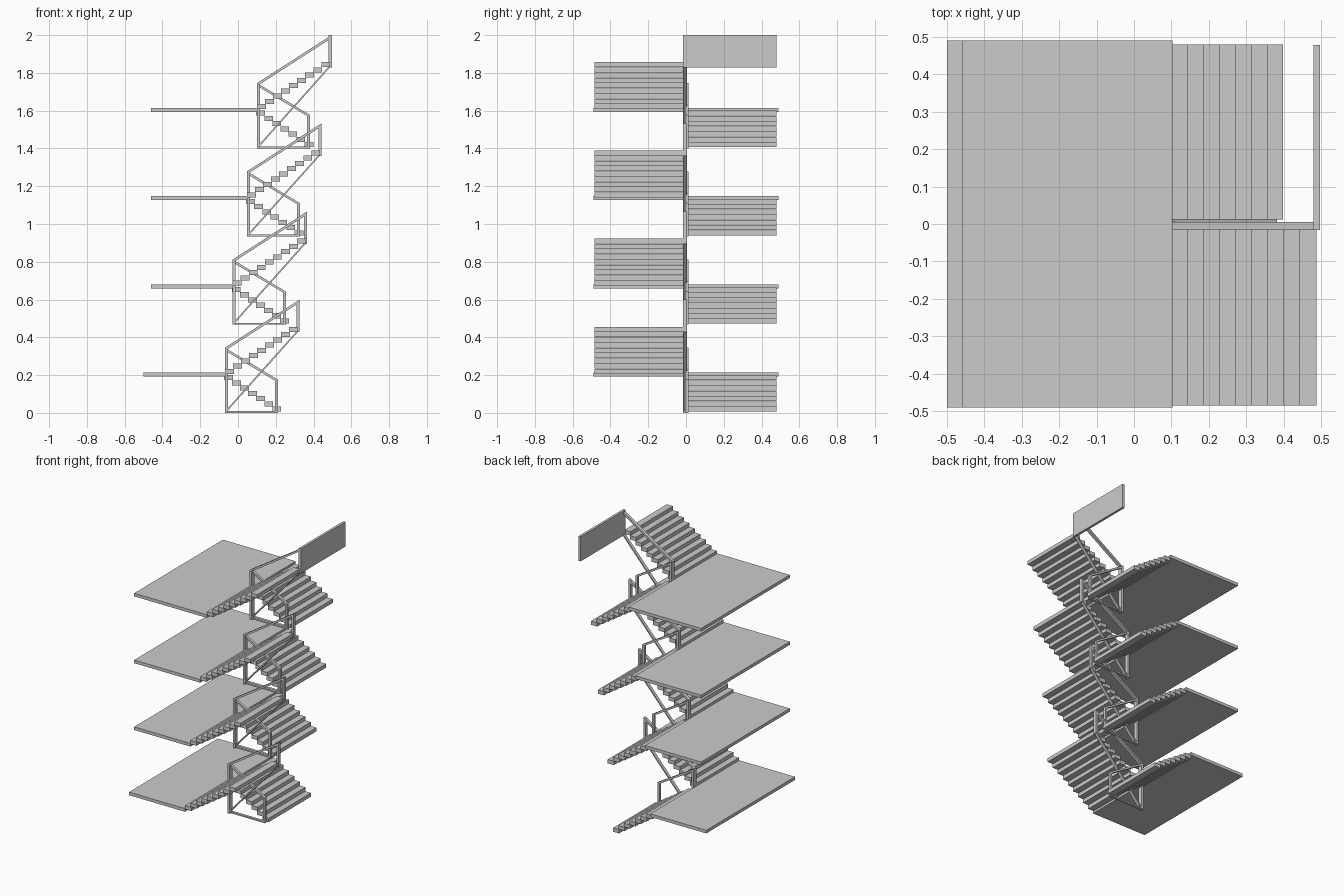
import bpy, bmesh
from mathutils import Vector

if "Cube" in bpy.data.objects:
    bpy.data.objects.remove(bpy.data.objects["Cube"])


def prism(bm, pts, y0, y1):
    """Extrude a closed x/z profile from y0 to y1."""
    front = [bm.verts.new((x, y0, z)) for x, z in pts]
    face = bm.faces.new(front)
    ext = bmesh.ops.extrude_face_region(bm, geom=[face])
    moved = [v for v in ext['geom'] if isinstance(v, bmesh.types.BMVert)]
    bmesh.ops.translate(bm, verts=moved, vec=Vector((0, y1 - y0, 0)))


def box(bm, x0, x1, y0, y1, z0, z1):
    prism(bm, [(x0, z0), (x1, z0), (x1, z1), (x0, z1)], y0, y1)


def slope(bm, x0, z0, x1, z1, t, y0, y1):
    """Sloping bar with vertical ends; z values are its top edge."""
    prism(bm, [(x0, z0 - t), (x1, z1 - t), (x1, z1), (x0, z0)], y0, y1)


def finish(bm, name):
    bmesh.ops.recalc_face_normals(bm, faces=bm.faces)
    me = bpy.data.meshes.new(name)
    bm.to_mesh(me)
    bm.free()
    bpy.context.collection.objects.link(bpy.data.objects.new(name, me))


RUN, RISE, TREAD, THICK, POST = 0.0425, 0.0278, 0.047, 0.0265, 0.016
starts = [-0.069, -0.028, 0.048, 0.101]

for i, s in enumerate(starts):
    b = 0.467 * i
    n = str(i + 1)

    # landing slab
    bm = bmesh.new()
    box(bm, -0.5 if i == 0 else -0.46, s + 0.002, -0.49, 0.49, b + 0.192, b + 0.214)
    finish(bm, "landing_" + n)

    # lower flight, rising to the left at the back
    bm = bmesh.new()
    for j in range(7):
        x1, z = s + RUN * (j + 1), b + 0.173 - RISE * j
        box(bm, x1 - TREAD, x1, 0.012, 0.48, z, z + THICK)
    finish(bm, "lower_treads_" + n)

    # upper flight, rising to the right at the front
    bm = bmesh.new()
    for j in range(9):
        x0, z = s + RUN * j, b + 0.207 + RISE * j
        box(bm, x0, x0 + TREAD, -0.485, -0.015, z, z + THICK)
    finish(bm, "upper_treads_" + n)

    # lower railing frame
    bm = bmesh.new()
    y0, y1, e = -0.004, 0.014, s + 0.281
    box(bm, s, s + POST, y0, y1, b, b + 0.335)
    box(bm, e - POST, e, y0, y1, b, b + 0.17)
    box(bm, s, e, y0, y1, b, b + 0.01)
    slope(bm, s, b + 0.345, e, b + 0.176, 0.015, y0, y1)
    finish(bm, "lower_railing_" + n)

    # upper railing frame with diagonal stringer
    bm = bmesh.new()
    y0, y1, e = -0.016, 0.006, s + 0.394
    box(bm, s, s + POST, y0, y1, b, b + 0.335)
    box(bm, e - POST, e, y0, y1, b + 0.427, b + 0.59)
    slope(bm, s, b + 0.345, e, b + 0.599, 0.016, y0, y1)
    slope(bm, s + 0.004, b + 0.012, e - 0.008, b + 0.44, 0.012, y0, y1)
    finish(bm, "upper_railing_" + n)

# solid guard panel at the top of the stair
bm = bmesh.new()
box(bm, 0.48, 0.497, -0.016, 0.478, 1.828, 2.0)
finish(bm, "top_guard_panel")
